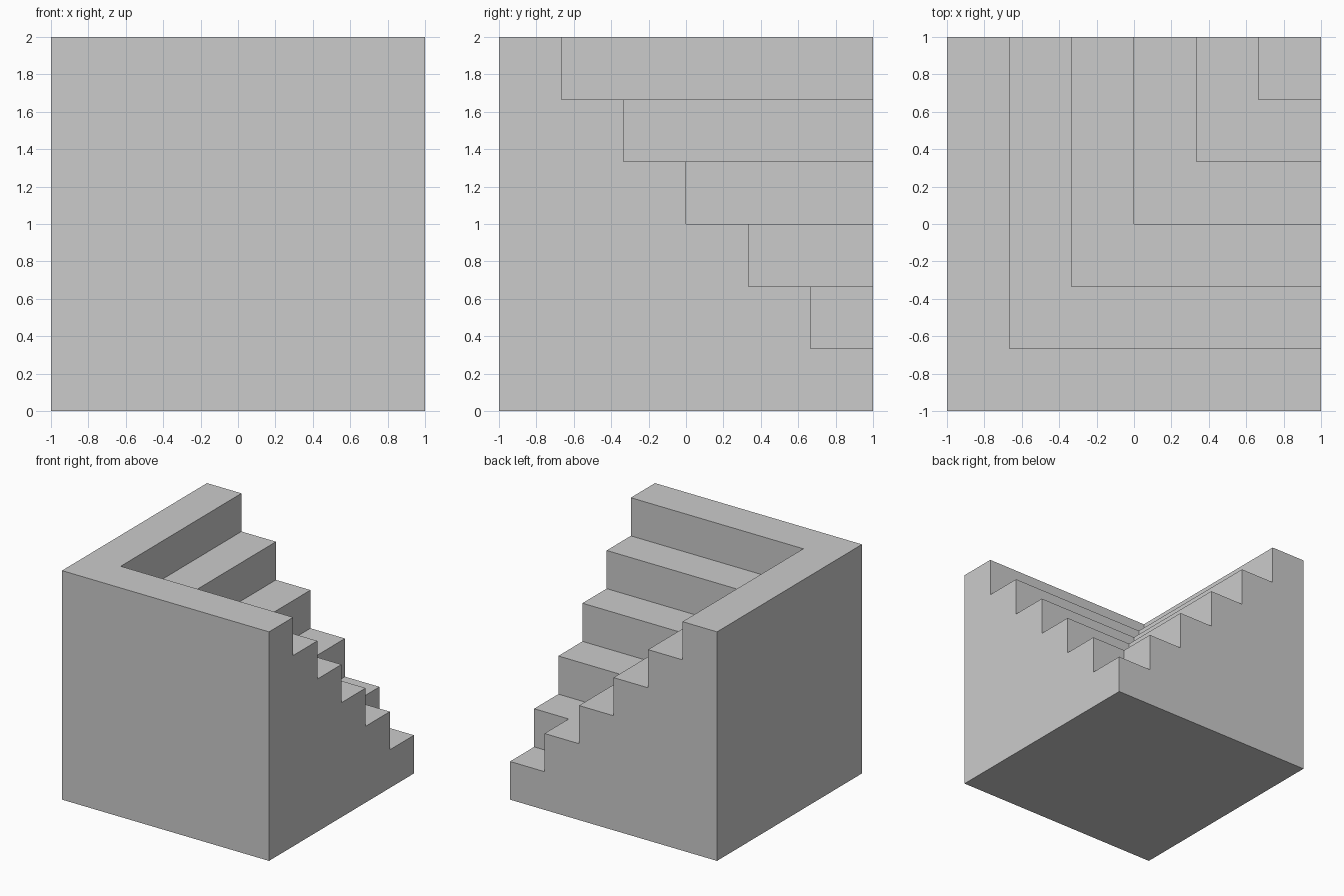
import bpy, bmesh

if "Cube" in bpy.data.objects:
    bpy.data.objects.remove(bpy.data.objects["Cube"])

STEPS = 6
S = 2 / STEPS
bm = bmesh.new()


def face(*points):
    bm.faces.new([bm.verts.new(p) for p in points])


# Treads (nested L shapes) and the two risers behind each one
for k in range(STEPS):
    c, z = -1 + k * S, 2 - k * S
    d = c + S
    if k < STEPS - 1:
        face((c, c, z), (1, c, z), (1, d, z), (d, d, z), (d, 1, z), (c, 1, z))
    else:
        face((c, c, z), (1, c, z), (1, 1, z), (c, 1, z))
    if k:
        face((c, c, z), (1, c, z), (1, c, z + S), (c, c, z + S))
        face((c, c, z), (c, 1, z), (c, 1, z + S), (c, c, z + S))

# Stepped right and back walls share one profile
profile = [(1, 0), (-1, 0)]
for k in range(STEPS):
    z = 2 - k * S
    profile += [(-1 + k * S, z), (-1 + (k + 1) * S, z)]
face(*[(1, a, z) for a, z in profile])
face(*[(a, 1, z) for a, z in profile])

# Plain front wall, left wall and base
face((-1, -1, 0), (1, -1, 0), (1, -1, 2), (-1, -1, 2))
face((-1, -1, 0), (-1, 1, 0), (-1, 1, 2), (-1, -1, 2))
face((-1, -1, 0), (1, -1, 0), (1, 1, 0), (-1, 1, 0))

bmesh.ops.remove_doubles(bm, verts=bm.verts, dist=1e-4)
bmesh.ops.recalc_face_normals(bm, faces=bm.faces)
mesh = bpy.data.meshes.new("inner_corner_stairs")
bm.to_mesh(mesh)
bm.free()
bpy.context.collection.objects.link(bpy.data.objects.new("inner_corner_stairs", mesh))
